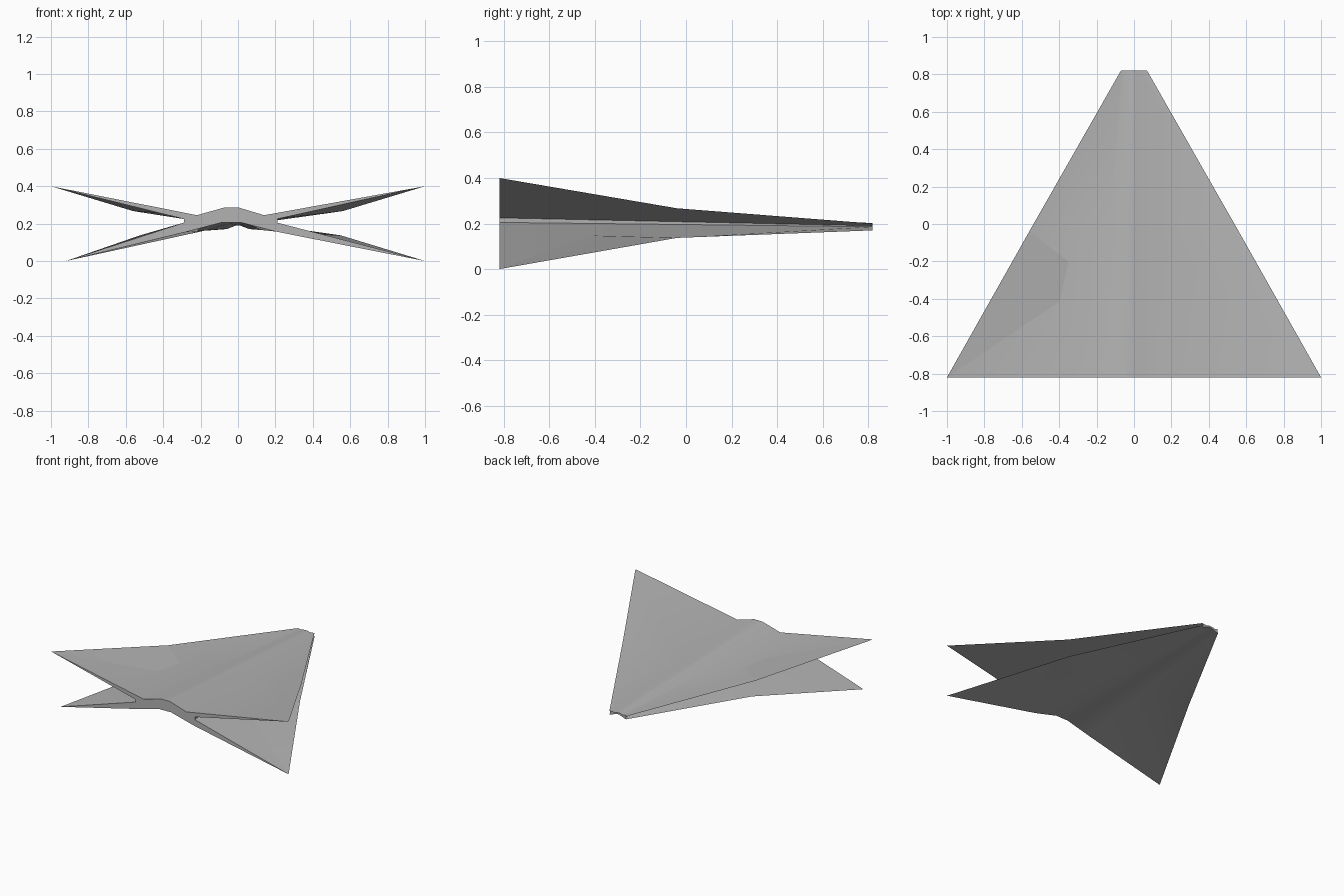
import bpy
import bmesh
from mathutils import Vector

cube = bpy.data.objects.get("Cube")
if cube:
    bpy.data.objects.remove(cube, do_unlink=True)

# Single flat colour
grey = bpy.data.materials.new("light_grey")
grey.use_nodes = True
colour = (0.45, 0.45, 0.45, 1)
grey.diffuse_color = colour
grey.node_tree.nodes["Principled BSDF"].inputs["Base Color"].default_value = colour

# Cross-sections in (x, z): top outline, left notch, bottom outline, right notch
front = [(1, .4), (.14, .245), (0, .287), (-.07, .287), (-.22, .245), (-1, .4),
         (-.29, .225), (-.29, .205), (-.92, 0), (-.28, .155),
         (-.09, .205), (.01, .207), (.2, .158), (1, 0),
         (.21, .205), (.21, .225)]
rear = [(.07, .2), (.03, .196), (.01, .202), (-.02, .202), (-.04, .196), (-.07, .2),
        (-.066, .19), (-.066, .186), (-.07, .17), (-.055, .173),
        (-.01, .19), (.01, .19), (.055, .173), (.07, .17),
        (.066, .186), (.066, .19)]

# Middle section: core is blended, wing tips follow the kinked edges
middle = [tuple(Vector(a).lerp(Vector(b), .475)) for a, b in zip(front, rear)]
wing_tips = {0: (.56, .267), 5: (-.56, .267), 8: (-.525, .137), 13: (.55, .137)}
for index, point in wing_tips.items():
    middle[index] = point

# Loft the body and wings through the three sections
bm = bmesh.new()
rings = [[bm.verts.new((x, y, z)) for x, z in section]
         for y, section in ((-.82, front), (-.04, middle), (.82, rear))]
count = len(front)
for a, b in zip(rings, rings[1:]):
    for i in range(count):
        j = (i + 1) % count
        bm.faces.new((a[i], a[j], b[j], b[i]))
bm.faces.new(rings[0])
bm.faces.new(rings[-1][::-1])
bmesh.ops.recalc_face_normals(bm, faces=bm.faces)

mesh = bpy.data.meshes.new("split_wing_body")
bm.to_mesh(mesh)
bm.free()
mesh.materials.append(grey)
body = bpy.data.objects.new("split_wing_body", mesh)
bpy.context.collection.objects.link(body)

# Smooth the surfaces but keep the edges crisp
bpy.ops.object.select_all(action="DESELECT")
body.select_set(True)
bpy.context.view_layer.objects.active = body
bpy.ops.object.shade_smooth_by_angle(angle=.6)
